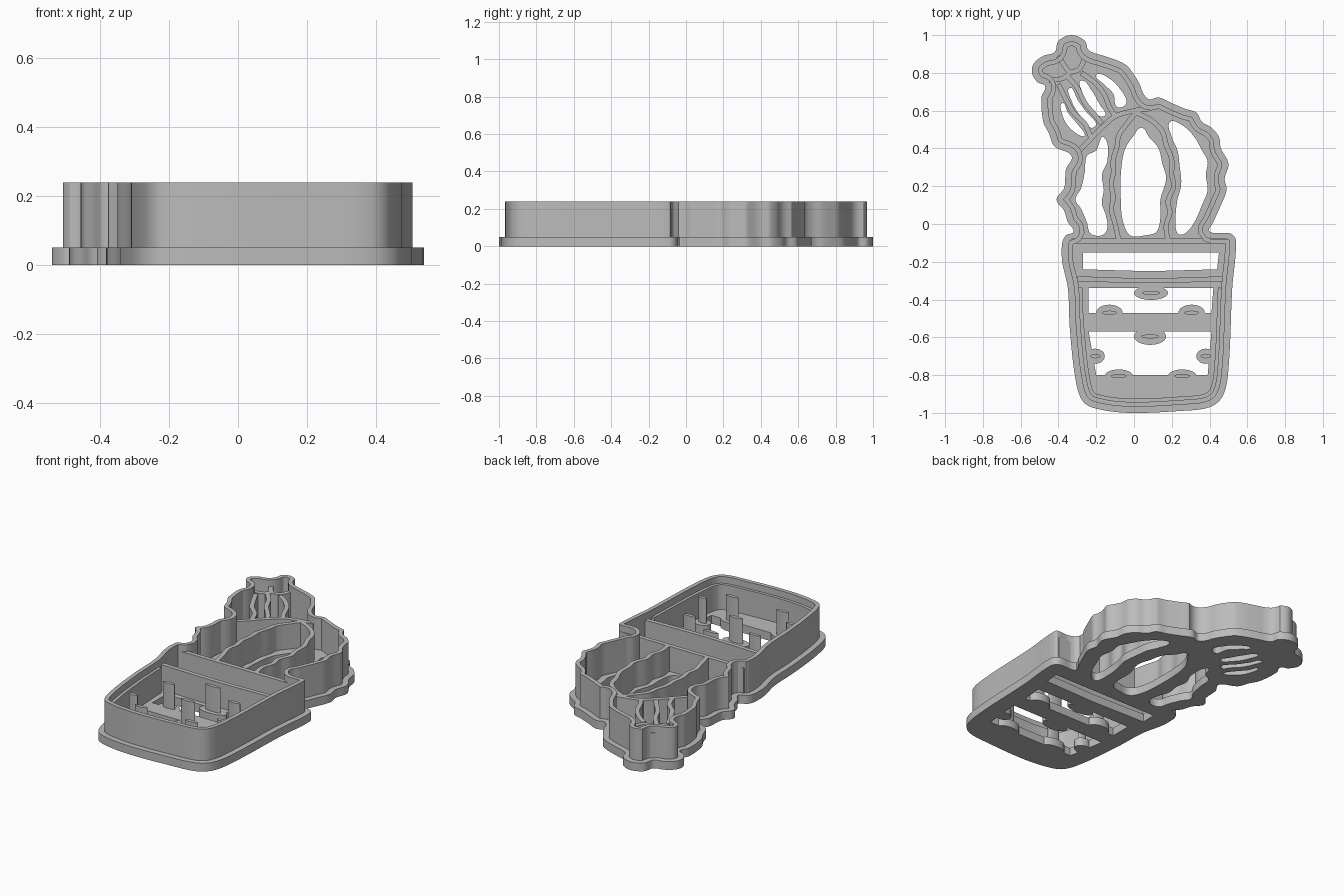
import bpy
import math
from mathutils import Vector
from mathutils.geometry import interpolate_bezier

cube = bpy.data.objects.get("Cube")
if cube:
    bpy.data.objects.remove(cube, do_unlink=True)

PLATE_TOP, DETAIL_TOP, RIM_TOP = 0.05, 0.2, 0.24
RIM_OUTER, RIM_INNER = 0.033, 0.058

grey = bpy.data.materials.new("plain grey")
grey.use_nodes = True
grey.diffuse_color = (0.5, 0.5, 0.5, 1)
grey.node_tree.nodes["Principled BSDF"].inputs["Base Color"].default_value = grey.diffuse_color


def points(pairs):
    """Hundredths of a unit to vectors."""
    return [Vector((x / 100, y / 100, 0)) for x, y in pairs]


def neighbours(path, i, closed):
    n = len(path)
    if closed:
        return path[i - 1], path[(i + 1) % n]
    return path[max(i - 1, 0)], path[min(i + 1, n - 1)]


def smooth(path, closed=True, steps=6):
    """Round curve through the given points."""
    n = len(path)
    tangents = []
    for i in range(n):
        before, after = neighbours(path, i, closed)
        tangents.append((after - before).normalized())
    result = []
    for i in range(n if closed else n - 1):
        j = (i + 1) % n
        reach = (path[j] - path[i]).length / 3
        result += interpolate_bezier(path[i], path[i] + tangents[i] * reach,
                                     path[j] - tangents[j] * reach, path[j], steps + 1)[:-1]
    if not closed:
        result.append(path[-1])
    return result


def offset(path, distance, closed=True):
    """Parallel path to the left, without the loops at tight corners."""
    result = []
    for i, point in enumerate(path):
        before, after = neighbours(path, i, closed)
        along = (after - before).normalized()
        moved = point + Vector((-along.y, along.x, 0)) * distance
        nearest = min((moved - other).length for other in path)
        if nearest > abs(distance) * 0.96:
            result.append(moved)
    return result


def ribbon(path, half_width=0.013):
    """Closed outline around an open path."""
    return offset(path, half_width, False) + offset(path, -half_width, False)[::-1]


def ellipse(x, y, half_x, half_y, sides=24):
    turns = [math.tau * i / sides for i in range(sides)]
    return [Vector((x + half_x * math.cos(t), y + half_y * math.sin(t), 0)) for t in turns]


def slab(name, outlines, bottom, top):
    """Flat filled shape with holes, extruded from bottom to top."""
    curve = bpy.data.curves.new(name, "CURVE")
    curve.dimensions = "2D"
    curve.fill_mode = "BOTH"
    curve.extrude = (top - bottom) / 2
    for outline in outlines:
        spline = curve.splines.new("POLY")
        spline.points.add(len(outline) - 1)
        for target, point in zip(spline.points, outline):
            target.co = (point.x, point.y, 0, 1)
        spline.use_cyclic_u = True
    helper = bpy.data.objects.new(name + " curve", curve)
    bpy.context.collection.objects.link(helper)
    graph = bpy.context.evaluated_depsgraph_get()
    mesh = bpy.data.meshes.new_from_object(helper.evaluated_get(graph))
    bpy.data.objects.remove(helper, do_unlink=True)
    for vertex in mesh.vertices:
        vertex.co.z += (top + bottom) / 2
    mesh.materials.clear()
    mesh.materials.append(grey)
    part = bpy.data.objects.new(name, mesh)
    bpy.context.collection.objects.link(part)
    return part


# Outer silhouette, counter-clockwise: pot, right body, flower, left body
pot = points([(-36, -6), (-38, -10), (-38, -20), (-35, -34), (-34, -55), (-31, -82),
              (-27, -94), (-19, -98), (-2, -100), (24, -99), (40, -97), (47, -91),
              (50, -77), (52, -34), (54, -9), (51, -5), (40, -4)])
body_right = points([(42, 1), (46, 10), (49, 18), (48, 24), (50, 32), (46, 40), (45, 46),
                     (41, 51), (36, 54), (33, 59), (27, 61), (20, 64), (13, 67), (8, 66)])
flower = points([(5, 69), (3, 74), (0, 79), (-4, 84), (-10, 87), (-16, 89), (-24, 92),
                 (-26, 97), (-33, 100), (-40, 97), (-42, 91), (-48, 89), (-53, 85),
                 (-54, 80), (-51, 75), (-47, 73), (-49, 67), (-48, 54), (-45, 48),
                 (-42, 41)])
body_left = points([(-33, 36), (-36, 29), (-37, 19), (-41, 13), (-37, 7), (-35, 1), (-32, -4)])
outline = smooth(pot + body_right + flower + body_left)

# Openings through the base plate
body_holes = [smooth(points(hole)) for hole in (
    [(-16, 46), (-20, 39), (-25, 36), (-26, 28), (-28, 19), (-31, 13), (-28, 8), (-25, 1),
     (-23, -5), (-17, -6), (-14, -2), (-15, 5), (-17, 11), (-16, 18), (-17, 26), (-14, 34)],
    [(-7, 13), (-7, 26), (-5, 39), (0, 47), (4, 51), (8, 46), (13, 40), (15, 32), (17, 24),
     (14, 13), (14, 4), (12, -4), (6, -6), (-2, -6), (-6, 2)],
    [(19, 54), (26, 52), (32, 46), (36, 39), (39, 33), (38, 26), (39, 18), (36, 10),
     (32, 1), (27, -5), (23, -5), (22, 3), (23, 13), (25, 21), (24, 32), (23, 39), (20, 46)])]
flower_holes = [smooth(points(hole)) for hole in (
    [(-20, 79), (-13, 77), (-7, 71), (-4, 64), (-9, 62), (-11, 69), (-16, 74)],
    [(-28, 76), (-22, 70), (-18, 63), (-15, 58), (-18, 57), (-23, 62), (-27, 69)],
    [(-34, 72), (-30, 66), (-25, 59), (-20, 53), (-23, 51), (-29, 58), (-33, 65)],
    [(-38, 64), (-35, 59), (-30, 53), (-26, 47), (-29, 47), (-35, 52), (-38, 58)])]
pot_holes = [points(hole) for hole in (
    [(-27, -15), (45, -15), (44, -24), (8, -25), (-27, -24)],
    [(-24, -34), (42, -34), (41, -47), (-24, -47)],
    [(-24, -57), (41, -57), (39, -80), (-20, -80)])]
slab("base_plate", [outline] + body_holes + flower_holes + pot_holes, 0, PLATE_TOP)

# Tall cutting rim that follows the silhouette
slab("cutting_rim", [offset(outline, RIM_OUTER), offset(outline, RIM_INNER)], 0, RIM_TOP)

# Lower ledge inside the pot rim
ledge = offset(smooth(pot[3:14], False), RIM_INNER + 0.008, False)
slab("pot_ledge", [ribbon(ledge, 0.01)], 0, DETAIL_TOP)

# Inner marking walls
walls = {
    "pot_top_wall": [(-33, -9), (8, -9), (49, -9)],
    "pot_band_wall": [(-30, -29), (8, -30), (47, -29)],
    "body_top_wall": [(-29, 39), (-23, 45), (-16, 52), (-10, 57), (0, 60), (8, 61)],
    "left_rib": [(-8, -9), (-10, 0), (-12, 8), (-11, 14), (-12, 21), (-11, 27), (-11, 34),
                 (-9, 41), (-8, 47), (-3, 54), (1, 59)],
    "right_rib": [(18, -9), (17, -1), (19, 6), (18, 12), (21, 20), (20, 26), (20, 34),
                  (17, 42), (15, 49), (9, 55), (1, 59)],
    "flower_rib_outer": [(-40, 74), (-36, 66), (-32, 59), (-26, 53), (-23, 46)],
    "flower_rib_middle": [(-35, 78), (-30, 72), (-26, 64), (-21, 58), (-17, 53)],
    "flower_rib_inner": [(-28, 80), (-21, 75), (-16, 69), (-13, 62), (-10, 57)],
    "petal_wall": [(-45, 76), (-38, 77), (-34, 80), (-29, 82), (-26, 88)],
    "petal_divider": [(-40, 89), (-37, 84), (-34, 80)],
}
for name, path in walls.items():
    slab(name, [ribbon(smooth(points(path), False))], 0, DETAIL_TOP)

# Raised spots in the pot, each standing on a rounded tab of the plate
spots = [("upper", 0.09, -0.365, 0.09, 0.037), ("left_eye", 0.305, -0.47, 0.07, 0.043),
         ("right_eye", -0.13, -0.47, 0.07, 0.043), ("centre", 0.085, -0.595, 0.085, 0.045),
         ("left_side", 0.38, -0.7, 0.05, 0.04), ("right_side", -0.205, -0.7, 0.05, 0.04),
         ("left_lower", 0.255, -0.805, 0.075, 0.035),
         ("right_lower", -0.08, -0.805, 0.075, 0.035)]
for name, x, y, half_x, half_y in spots:
    slab(name + "_tab", [ellipse(x, y, half_x, half_y)], 0, PLATE_TOP)
    slab(name + "_spot", [ellipse(x, y, half_x * 0.55, 0.011)], 0, DETAIL_TOP)

# Soft shading on the curved walls, crisp top edges
bpy.ops.object.select_all(action="DESELECT")
for part in bpy.context.collection.objects:
    if part.type == "MESH" and grey.name in part.data.materials:
        part.select_set(True)
        bpy.context.view_layer.objects.active = part
bpy.ops.object.shade_smooth_by_angle(angle=math.radians(30))
